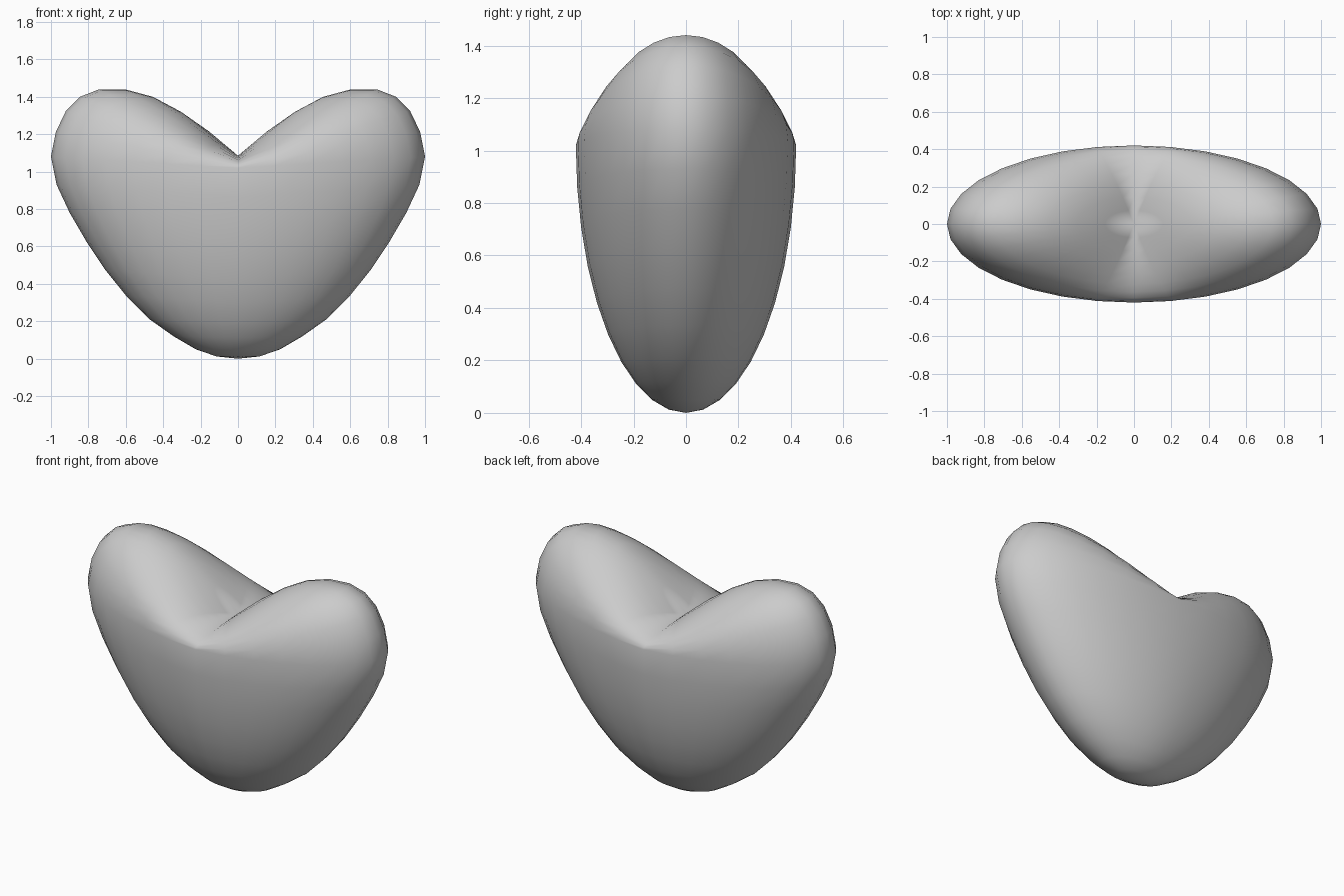
import bpy, bmesh
from math import sin, cos, pi, radians

if "Cube" in bpy.data.objects:
    bpy.data.objects.remove(bpy.data.objects["Cube"])

SEG = 32
DEPTH = 0.42      # half thickness in y
MID_Z = 1.02      # height of the rim at x = 0
DIP_Z = 1.085     # bottom of the notch

# Side outline in the xz plane: bottom tip to rim, then rim over the lobe to the notch
lower = [(.115, .012), (.225, .05), (.345, .12), (.475, .212), (.597, .335), (.71, .475),
         (.808, .622), (.90, .78), (.97, .93), (1.0, 1.08)]
upper = [(.974, 1.212), (.92, 1.325), (.845, 1.40), (.743, 1.44), (.604, 1.44),
         (.455, 1.40), (.305, 1.32), (.155, 1.215)]

# Each ring: half width, side height, half depth, centre height
rings = []
for i, (x, z) in enumerate(lower, 1):
    a = radians(9 * i)
    rings.append((x, z, DEPTH * sin(a), MID_Z * (1 - cos(a))))
for j, (x, z) in enumerate(upper, 1):
    a = radians(10 * j)
    rings.append((x, z, DEPTH * cos(a), MID_Z + (DIP_Z - MID_Z) * sin(a)))

# Heart body: elliptical rings whose height blends from centre to lobes
bm = bmesh.new()
loops = []
for x, zs, y, zc in rings:
    loop = []
    for k in range(SEG):
        p = 2 * pi * k / SEG
        loop.append(bm.verts.new((x * cos(p), y * sin(p), zc + (zs - zc) * abs(cos(p)))))
    loops.append(loop)
bottom = bm.verts.new((0, 0, 0))
notch = bm.verts.new((0, 0, DIP_Z))
for k in range(SEG):
    n = (k + 1) % SEG
    bm.faces.new((bottom, loops[0][n], loops[0][k]))
    for a, b in zip(loops, loops[1:]):
        bm.faces.new((a[k], a[n], b[n], b[k]))
    bm.faces.new((loops[-1][k], loops[-1][n], notch))
bmesh.ops.recalc_face_normals(bm, faces=bm.faces)
for f in bm.faces:
    f.smooth = True

mesh = bpy.data.meshes.new("heart")
bm.to_mesh(mesh)
bm.free()
heart = bpy.data.objects.new("heart", mesh)
bpy.context.collection.objects.link(heart)
